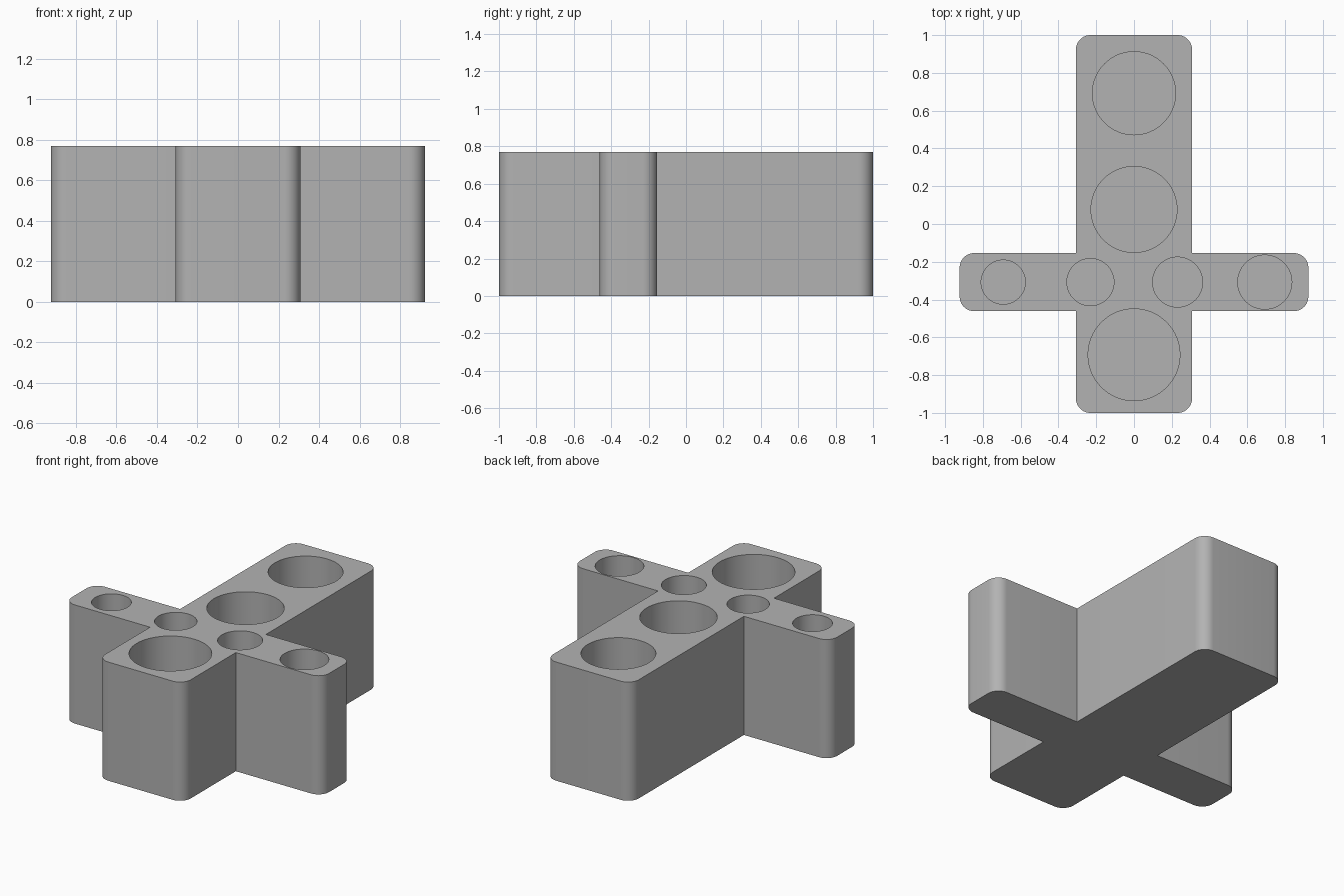
import bpy
import bmesh
import math
from mathutils import Matrix

cube = bpy.data.objects.get("Cube")
if cube:
    bpy.data.objects.remove(cube, do_unlink=True)

U = 2 / 130            # one grid unit of the design
HEIGHT = 50 * U
FLOOR = 5 * U          # material left under the blind holes
CORNER = 5 * U

grey = bpy.data.materials.new("plain grey")
grey.use_nodes = True
colour = (0.45, 0.45, 0.45, 1)
grey.diffuse_color = colour
grey.node_tree.nodes["Principled BSDF"].inputs["Base Color"].default_value = colour


def make_object(name, bm):
    bmesh.ops.recalc_face_normals(bm, faces=bm.faces)
    mesh = bpy.data.meshes.new(name)
    bm.to_mesh(mesh)
    bm.free()
    mesh.materials.append(grey)
    obj = bpy.data.objects.new(name, mesh)
    bpy.context.collection.objects.link(obj)
    return obj


# Cross-shaped body: right half of the plan, mirrored, then corners rounded
half = [(20, -65), (20, -30), (60, -30), (60, -10), (20, -10), (20, 65)]
plan = half + [(-x, y) for x, y in reversed(half)]
bm = bmesh.new()
verts = [bm.verts.new((x * U, y * U, 0)) for x, y in plan]
bm.faces.new(verts)
inner = {(20, -30), (20, -10)}
outer = [v for v, (x, y) in zip(verts, plan) if (abs(x), y) not in inner]
bmesh.ops.bevel(bm, geom=outer, offset=CORNER, segments=10, profile=0.5,
                affect='VERTICES')
extruded = bmesh.ops.extrude_face_region(bm, geom=bm.faces[:])
top = [g for g in extruded["geom"] if isinstance(g, bmesh.types.BMVert)]
bmesh.ops.translate(bm, verts=top, vec=(0, 0, HEIGHT))
body = make_object("cross_body", bm)

# Blind round holes: x, y, radius
holes = [(0, 45, 14.3), (0, 5, 14.8), (0, -45, 15.8),
         (-45, -20, 7.6), (-15, -20, 8.1), (15, -20, 8.6), (45, -20, 9.3)]
bm = bmesh.new()
for x, y, r in holes:
    bmesh.ops.create_cone(
        bm, cap_ends=True, segments=64, radius1=r * U, radius2=r * U,
        depth=HEIGHT,
        matrix=Matrix.Translation((x * U, y * U, FLOOR + HEIGHT / 2)))
cutter = make_object("hole_cutter", bm)
cutter.hide_render = True

# Cut the holes and bake the result
cut = body.modifiers.new("holes", 'BOOLEAN')
cut.operation = 'DIFFERENCE'
cut.solver = 'EXACT'
cut.object = cutter
bpy.ops.object.select_all(action='DESELECT')
body.select_set(True)
bpy.context.view_layer.objects.active = body
bpy.ops.object.modifier_apply(modifier=cut.name)
bpy.data.objects.remove(cutter, do_unlink=True)

# Smooth round walls, crisp rims
bpy.ops.object.shade_smooth_by_angle(angle=math.radians(30))
